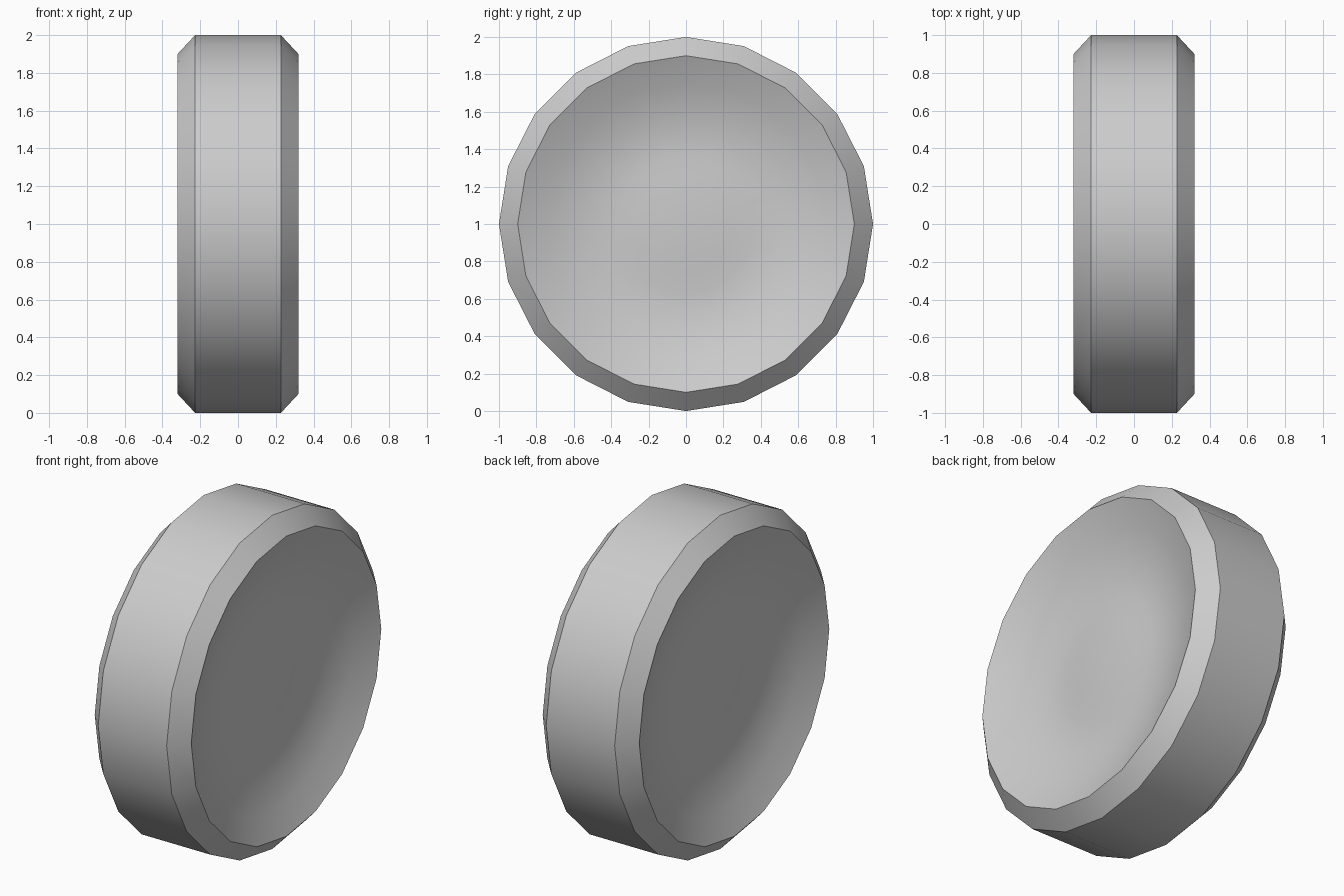
import bpy, bmesh, math

if "Cube" in bpy.data.objects:
    bpy.data.objects.remove(bpy.data.objects["Cube"])

SIDES = 20

# Half profile (x, radius): tread edge, bevelled shoulder, rim lip, dish, low centre swell
half = [(0.227, 1.0), (0.32, 0.9), (0.25, 0.75), (0.205, 0.6),
        (0.184, 0.47), (0.183, 0.37), (0.191, 0.26), (0.198, 0.13)]
CENTRE_X = 0.2

# Mirror the half profile to run from the left dish to the right dish
profile = [(-x, r) for x, r in reversed(half)] + half

bm = bmesh.new()
rings = []
for x, r in profile:
    ring = []
    for i in range(SIDES):
        a = 2 * math.pi * i / SIDES
        ring.append(bm.verts.new((x, r * math.cos(a), 1 + r * math.sin(a))))
    rings.append(ring)

# Skin between neighbouring rings
for a, b in zip(rings, rings[1:]):
    for i in range(SIDES):
        j = (i + 1) % SIDES
        bm.faces.new((a[i], a[j], b[j], b[i]))

# Close both dish centres
for ring, x in ((rings[0], -CENTRE_X), (rings[-1], CENTRE_X)):
    c = bm.verts.new((x, 0, 1))
    for i in range(SIDES):
        bm.faces.new((ring[i], ring[(i + 1) % SIDES], c))

bmesh.ops.recalc_face_normals(bm, faces=bm.faces[:])
mesh = bpy.data.meshes.new("wheel")
bm.to_mesh(mesh)
bm.free()

wheel = bpy.data.objects.new("wheel", mesh)
bpy.context.collection.objects.link(wheel)
bpy.context.view_layer.objects.active = wheel
wheel.select_set(True)
bpy.ops.object.shade_smooth_by_angle(angle=math.radians(30))
